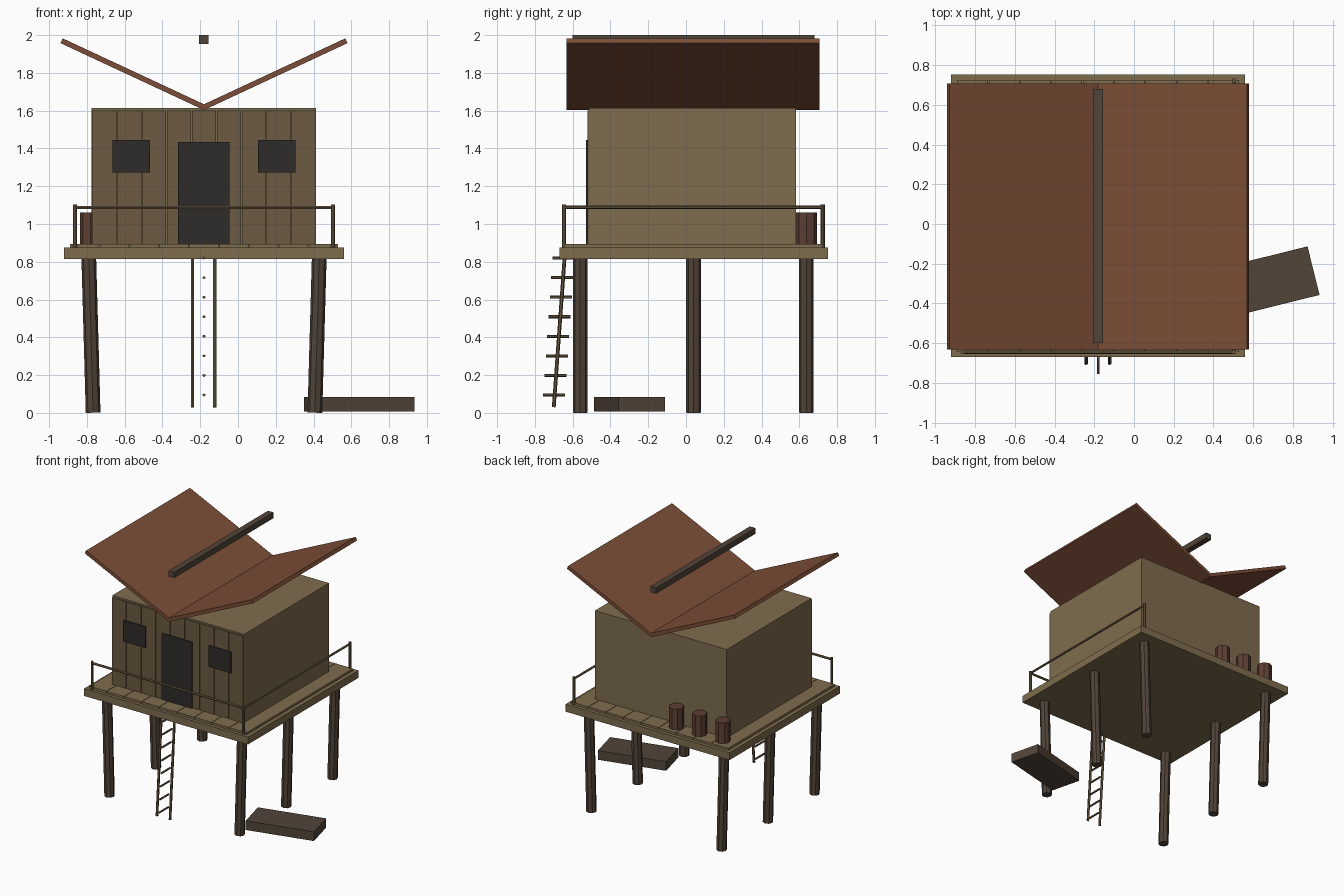
import bpy
from math import radians, pi
from mathutils import Vector

if "Cube" in bpy.data.objects:
    bpy.data.objects.remove(bpy.data.objects["Cube"])


def mat(name, r, g, b):
    m = bpy.data.materials.new(name)
    m.diffuse_color = (r, g, b, 1)
    m.use_nodes = True
    m.node_tree.nodes["Principled BSDF"].inputs["Base Color"].default_value = m.diffuse_color
    return m


TAN = mat("pale_wood", 0.21, 0.15, 0.077)
BOARD = mat("board_wood", 0.15, 0.105, 0.055)
DARK = mat("dark_wood", 0.085, 0.058, 0.04)
RUST = mat("rust_roof", 0.2, 0.075, 0.038)
BLACK = mat("opening", 0.028, 0.025, 0.023)
BARREL = mat("barrel_red", 0.11, 0.05, 0.033)


def box(name, lo, hi, m):
    """Axis-aligned box between two corners."""
    lo, hi = Vector(lo), Vector(hi)
    bpy.ops.mesh.primitive_cube_add(size=1, location=(lo + hi) / 2)
    o = bpy.context.object
    o.name = name
    o.scale = hi - lo
    o.data.materials.append(m)
    return o


def rod(name, a, b, r, m, sides=8):
    """Faceted cylinder between two points."""
    a, b = Vector(a), Vector(b)
    d = b - a
    bpy.ops.mesh.primitive_cylinder_add(vertices=sides, radius=r, depth=d.length,
                                        location=(a + b) / 2)
    o = bpy.context.object
    o.name = name
    o.rotation_euler = Vector((0, 0, 1)).rotation_difference(d).to_euler()
    o.data.materials.append(m)
    return o


CX = -0.18  # centre line of the hut

# Stilts, splayed slightly outwards at the top
for s in (-1, 1):
    for y in (-0.56, 0.04, 0.637):
        rod("stilt", (CX + s * 0.587, y, 0.001), (CX + s * 0.61, y, 0.82), 0.039, DARK)

# Deck with planks on top
box("deck", (-0.92, -0.67, 0.815), (0.56, 0.753, 0.875), TAN)
for i in range(9):
    x = CX + (i - 4) * 0.158
    box("deck_plank", (x - 0.077, -0.645, 0.87), (x + 0.077, 0.725, 0.893), TAN)

# Cabin with boarded front
box("cabin", (-0.775, -0.513, 0.875), (0.413, 0.583, 1.613), TAN)
for i in range(9):
    x = CX + (i - 4) * 0.132
    box("front_board", (x - 0.064, -0.521, 0.89), (x + 0.064, -0.51, 1.6), BOARD)
box("door", (-0.317, -0.53, 0.89), (-0.045, -0.51, 1.433), BLACK)
for s in (-1, 1):
    x = CX + s * 0.385
    box("window", (x - 0.1, -0.53, 1.273), (x + 0.1, -0.51, 1.446), BLACK)

# Butterfly roof and the beam above it
for s in (-1, 1):
    o = box("roof_panel", (-0.4195, -0.632, -0.014), (0.4195, 0.707, 0.014), RUST)
    o.location.x, o.location.z = CX + s * 0.374, 1.793
    o.rotation_euler.y = -s * radians(25)
box("roof_beam", (-0.206, -0.6, 1.953), (-0.156, 0.68, 2.0), DARK)

# Railing along the front and right
posts = [(-0.863, -0.645), (0.503, -0.645), (0.503, 0.724)]
for x, y in posts:
    rod("rail_post", (x, y, 0.875), (x, y, 1.103), 0.011, BOARD)
for a, b in zip(posts, posts[1:]):
    rod("handrail", (*a, 1.088), (*b, 1.088), 0.009, BOARD, 6)

# Ladder
for x in (-0.241, -0.123):
    rod("ladder_rail", (x, -0.70, 0.03), (x, -0.643, 0.82), 0.01, BOARD, 6)
for i in range(8):
    y, z = -0.698 + i * 0.0071, 0.095 + i * 0.1035
    rod("ladder_rung", (CX, y - 0.058, z), (CX, y + 0.058, z), 0.008, BOARD, 6)

# Barrels on the back of the deck
for x in (-0.78, -0.57, -0.36):
    rod("barrel", (x, 0.638, 0.875), (x, 0.638, 1.062), 0.056, BARREL)

# Plank block lying on the ground
o = box("ground_block", (0.372, -0.426, 0.008), (0.912, -0.174, 0.083), DARK)
o.rotation_euler.z = radians(14)
